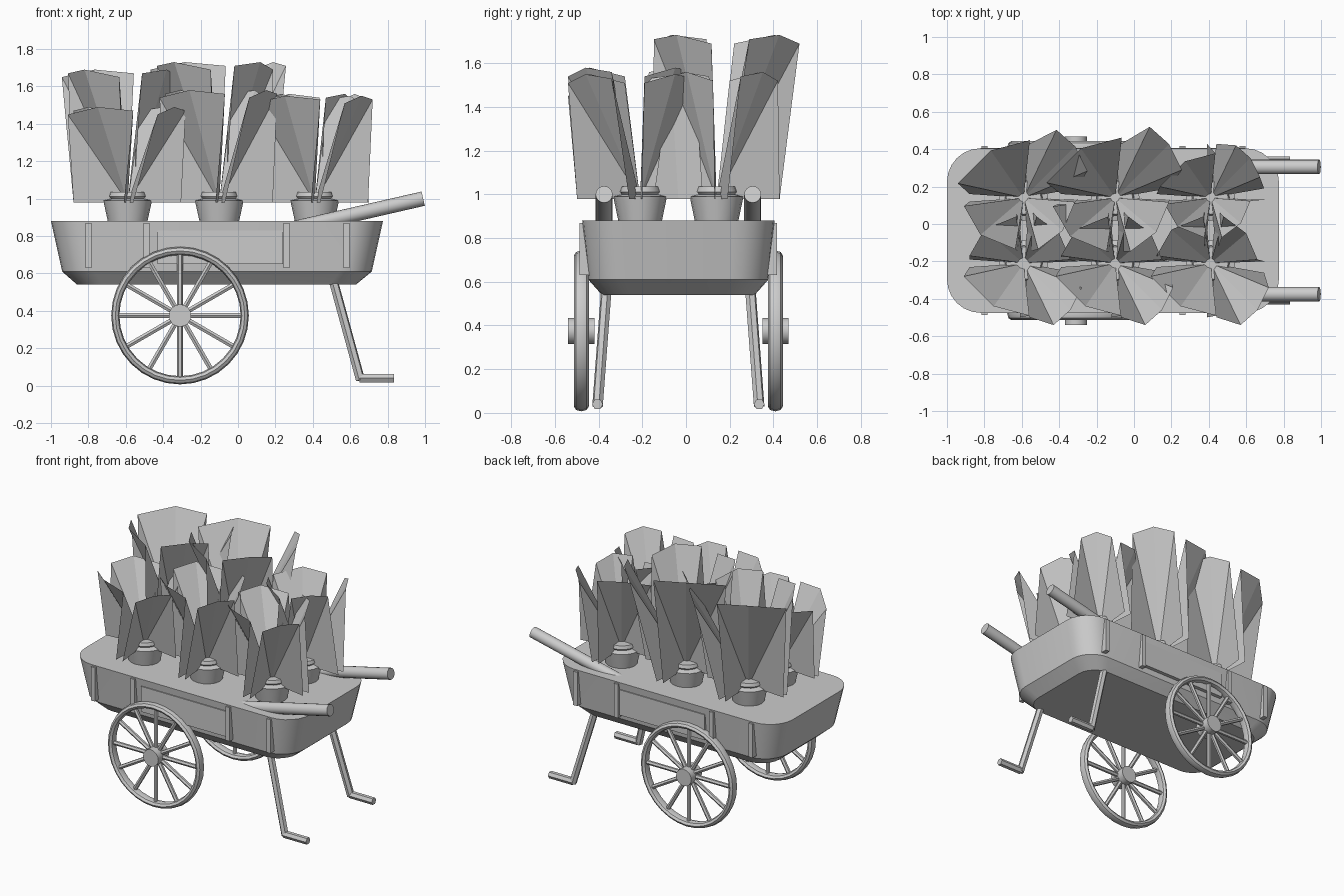
import bpy, bmesh, math
from mathutils import Vector

if "Cube" in bpy.data.objects:
    bpy.data.objects.remove(bpy.data.objects["Cube"])

grey = bpy.data.materials.new("plain_grey")
grey.use_nodes = True
grey.diffuse_color = (0.6, 0.6, 0.6, 1)
grey.node_tree.nodes["Principled BSDF"].inputs["Base Color"].default_value = (0.6, 0.6, 0.6, 1)

MID_Y = -0.035   # centre line of the cart


def make(name, verts, faces, smooth=False):
    mesh = bpy.data.meshes.new(name)
    mesh.from_pydata([tuple(v) for v in verts], [], faces)
    bm = bmesh.new()
    bm.from_mesh(mesh)
    bmesh.ops.recalc_face_normals(bm, faces=bm.faces)
    bm.to_mesh(mesh)
    bm.free()
    mesh.materials.append(grey)
    obj = bpy.data.objects.new(name, mesh)
    bpy.context.collection.objects.link(obj)
    if smooth:
        bpy.ops.object.select_all(action="DESELECT")
        obj.select_set(True)
        bpy.context.view_layer.objects.active = obj
        bpy.ops.object.shade_smooth_by_angle(angle=math.radians(35))
    return obj


def loft(name, rings, smooth=False, closed=False):
    """Skin a list of equal rings, capped unless closed on itself."""
    n, m = len(rings[0]), len(rings)
    faces = [(i * n + j, i * n + (j + 1) % n, (i + 1) % m * n + (j + 1) % n, (i + 1) % m * n + j)
             for i in range(m if closed else m - 1) for j in range(n)]
    if not closed:
        faces += [tuple(range(n)), tuple(range((m - 1) * n, m * n))]
    return make(name, [v for r in rings for v in r], faces, smooth)


def rod(name, a, b, radius, sides=6, smooth=False):
    a, b = Vector(a), Vector(b)
    turn = (b - a).to_track_quat("Z", "Y")
    ring = [turn @ Vector((radius * math.cos(t), radius * math.sin(t), 0))
            for t in (math.tau * k / sides for k in range(sides))]
    return loft(name, [[a + v for v in ring], [b + v for v in ring]], smooth)


def box(name, x0, x1, y0, y1, z0, z1):
    return loft(name, [[(x0, y0, z), (x1, y0, z), (x1, y1, z), (x0, y1, z)] for z in (z0, z1)])


def rounded(x0, x1, half, r, z):
    ring = []
    for k, (cx, cy) in enumerate([(x1 - r, half - r), (x0 + r, half - r),
                                  (x0 + r, r - half), (x1 - r, r - half)]):
        for s in range(7):
            t = (k + s / 6) * math.pi / 2
            ring.append((cx + r * math.cos(t), MID_Y + cy + r * math.sin(t), z))
    return ring


# Tub with a chamfered bottom
loft("cart_body", [rounded(-0.86, 0.63, 0.35, 0.14, 0.54),
                   rounded(-0.94, 0.715, 0.412, 0.17, 0.61),
                   rounded(-1.0, 0.775, 0.44, 0.18, 0.88)], smooth=True)


def wheel(name, y):
    cx, cz = -0.31, 0.375
    def at(t, r, dy=0):
        return Vector((cx + r * math.cos(t), y + dy, cz + r * math.sin(t)))
    rings = []
    for k in range(32):
        t = math.tau * k / 32
        rings.append([at(t, 0.346 + 0.022 * math.cos(u), 0.034 * math.sin(u))
                      for u in (math.tau * j / 8 for j in range(8))])
    loft(name + "_rim", rings, smooth=True, closed=True)
    rod(name + "_hub", at(0, 0, -0.06), at(0, 0, 0.06), 0.06, 16, True)
    for k in range(12):
        t = math.tau * k / 12
        rod(f"{name}_spoke_{k + 1}", at(t, 0.03), at(t, 0.34), 0.015)


# Everything that exists on both sides of the cart
for side, s in (("right", -1), ("left", 1)):
    def y(d):
        return MID_Y + s * d
    wheel(side + "_wheel", y(0.444))
    rod(side + "_leg", (0.51, y(0.33), 0.56), (0.655, y(0.37), 0.03), 0.025)
    rod(side + "_foot", (0.65, y(0.37), 0.04), (0.835, y(0.37), 0.04), 0.025)
    rod(side + "_handle", (0.3, y(0.34), 0.842), (0.99, y(0.34), 1.0), 0.039, 16, True)
    for k, x in enumerate((-0.8, -0.49, 0.26, 0.58)):
        box(f"{side}_strap_{k + 1}", x - 0.016, x + 0.016, y(0.4), y(0.452), 0.63, 0.87)
    box(side + "_panel", -0.43, 0.24, y(0.4), y(0.442), 0.65, 0.83)


# One folded card per row: heading of the base corners, then top left, middle and right
LEAVES = (
    ((184, 266), ((-0.32, -0.07), (-0.16, -0.23), (0.03, -0.28))),
    ((276, 350), ((0.16, -0.33), (0.25, -0.25), (0.31, -0.13))),
    ((2, 84), ((0.25, 0.02), (0.19, 0.16), (0.07, 0.25))),
    ((96, 176), ((-0.04, 0.25), (-0.21, 0.18), (-0.29, 0.04))),
)


def plant(name, x, y, height, spread, flip):
    # Tapered pot with a raised soil cap
    rings = [[(x + 1.06 * r * math.cos(t), y + r * math.sin(t), z)
              for t in (math.tau * k / 16 for k in range(16))]
             for r, z in ((0.1, 0.88), (0.123, 0.99), (0.085, 1.0), (0.095, 1.012), (0.088, 1.035))]
    loft(name + "_pot", rings, smooth=True)

    # Leaf cards standing in the pot and flaring outward
    verts, faces = [], []
    for headings, tops in LEAVES:
        base = len(verts)
        verts.append((x, y, 0.98))
        for h in headings:
            t = math.radians(h)
            verts.append((x + 0.29 * math.cos(t), y + flip * 0.29 * math.sin(t), 0.98))
        for (dx, dy), drop in zip(tops, (0.04, 0, 0.02)):
            verts.append((x + spread * dx, y + flip * spread * dy, height - drop))
        for f in ((0, 1, 3), (0, 3, 4), (0, 4, 5), (0, 5, 2)):
            faces.append(tuple(base + i for i in f))
    make(name + "_leaves", verts, faces)


# Two rows of potted plants, the back row mirrored
for name, x, y, height, spread, flip in (
        ("front_plant_1", -0.59, -0.21, 1.49, 1.0, 1),
        ("front_plant_2", -0.10, -0.21, 1.58, 1.0, 1),
        ("front_plant_3", 0.41, -0.21, 1.55, 1.0, 1),
        ("back_plant_1", -0.59, 0.14, 1.69, 1.1, -1),
        ("back_plant_2", -0.10, 0.14, 1.73, 1.15, -1),
        ("back_plant_3", 0.41, 0.14, 1.56, 0.85, -1)):
    plant(name, x, y, height, spread, flip)
